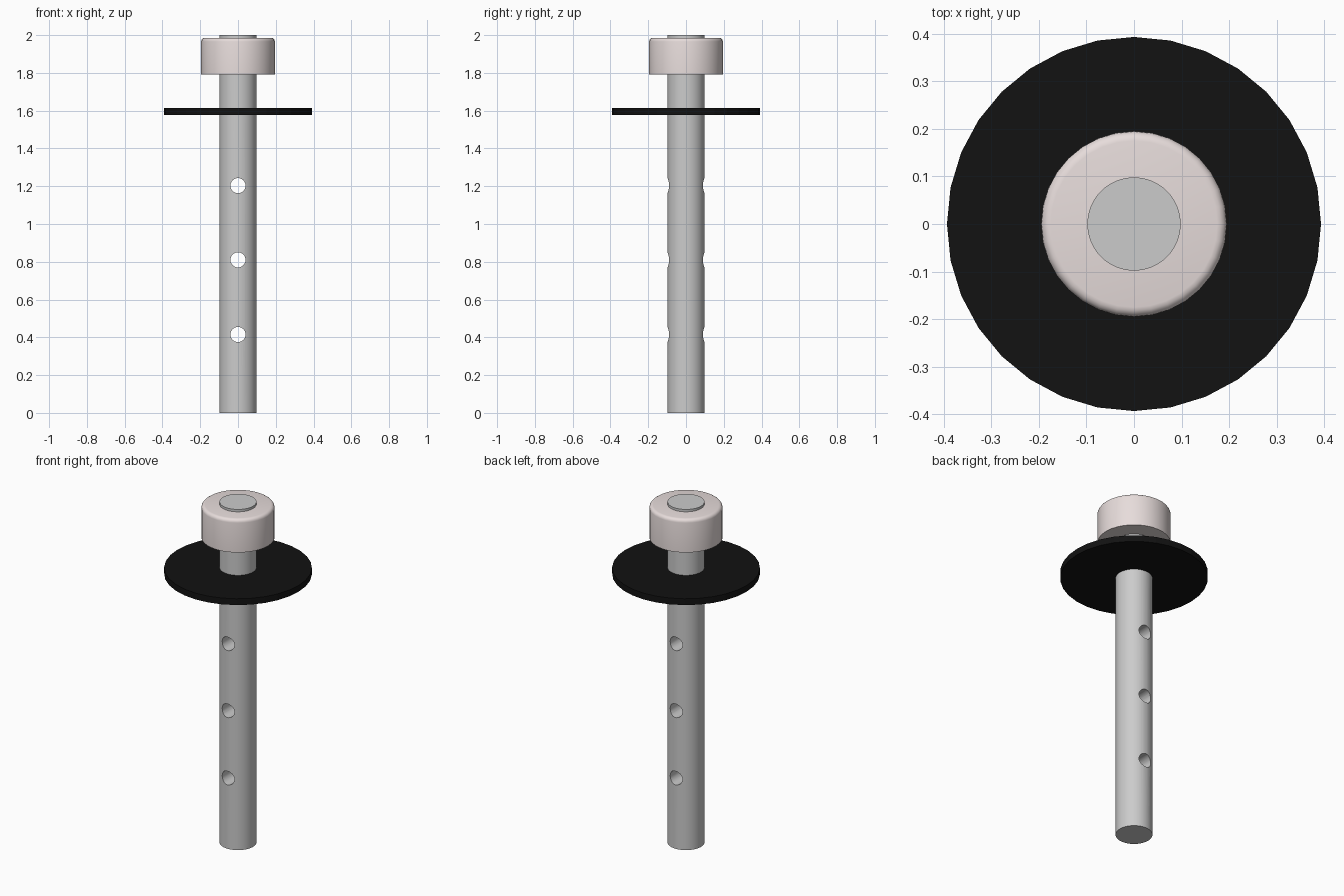
import bpy, math

if "Cube" in bpy.data.objects:
    bpy.data.objects.remove(bpy.data.objects["Cube"])


def material(name, color):
    m = bpy.data.materials.new(name)
    m.diffuse_color = (*color, 1)
    m.use_nodes = True
    m.node_tree.nodes["Principled BSDF"].inputs["Base Color"].default_value = m.diffuse_color
    return m


def cylinder(name, radius, z0, z1, sides, mat=None):
    bpy.ops.mesh.primitive_cylinder_add(vertices=sides, radius=radius, depth=z1 - z0,
                                        location=(0, 0, (z0 + z1) / 2))
    ob = bpy.context.object
    ob.name = name
    if mat:
        ob.data.materials.append(mat)
    return ob


def apply_modifiers(ob):
    bpy.ops.object.select_all(action='DESELECT')
    ob.select_set(True)
    bpy.context.view_layer.objects.active = ob
    for mod in list(ob.modifiers):
        bpy.ops.object.modifier_apply(modifier=mod.name)
    bpy.ops.object.shade_smooth_by_angle(angle=math.radians(30))


# Shaft with three cross-drilled holes running front to back
shaft = cylinder("shaft", 0.098, 0, 2.0, 64)
cutters = []
for z in (0.415, 0.81, 1.203):
    bpy.ops.mesh.primitive_cylinder_add(vertices=32, radius=0.04, depth=0.5,
                                        location=(0, 0, z), rotation=(math.pi / 2, 0, 0))
    cutter = bpy.context.object
    cutter.name = "hole_cutter"
    cutter.hide_render = True
    cutters.append(cutter)
    mod = shaft.modifiers.new("hole", 'BOOLEAN')
    mod.operation = 'DIFFERENCE'
    mod.solver = 'EXACT'
    mod.object = cutter
apply_modifiers(shaft)
for cutter in cutters:
    bpy.data.objects.remove(cutter)

# Thin black guard disc, faceted
cylinder("guard_disc", 0.393, 1.576, 1.613, 32, material("black", (0.006, 0.006, 0.006)))

# Pale collar with a rounded upper rim
collar = cylinder("collar", 0.195, 1.792, 1.986, 32, material("pale_pink", (0.8, 0.72, 0.71)))
weights = collar.data.attributes.new("bevel_weight_edge", 'FLOAT', 'EDGE')
for e in collar.data.edges:
    if all(collar.data.vertices[v].co.z > 0 for v in e.vertices):
        weights.data[e.index].value = 1
bevel = collar.modifiers.new("rim", 'BEVEL')
bevel.limit_method = 'WEIGHT'
bevel.width = 0.02
bevel.segments = 4
apply_modifiers(collar)
